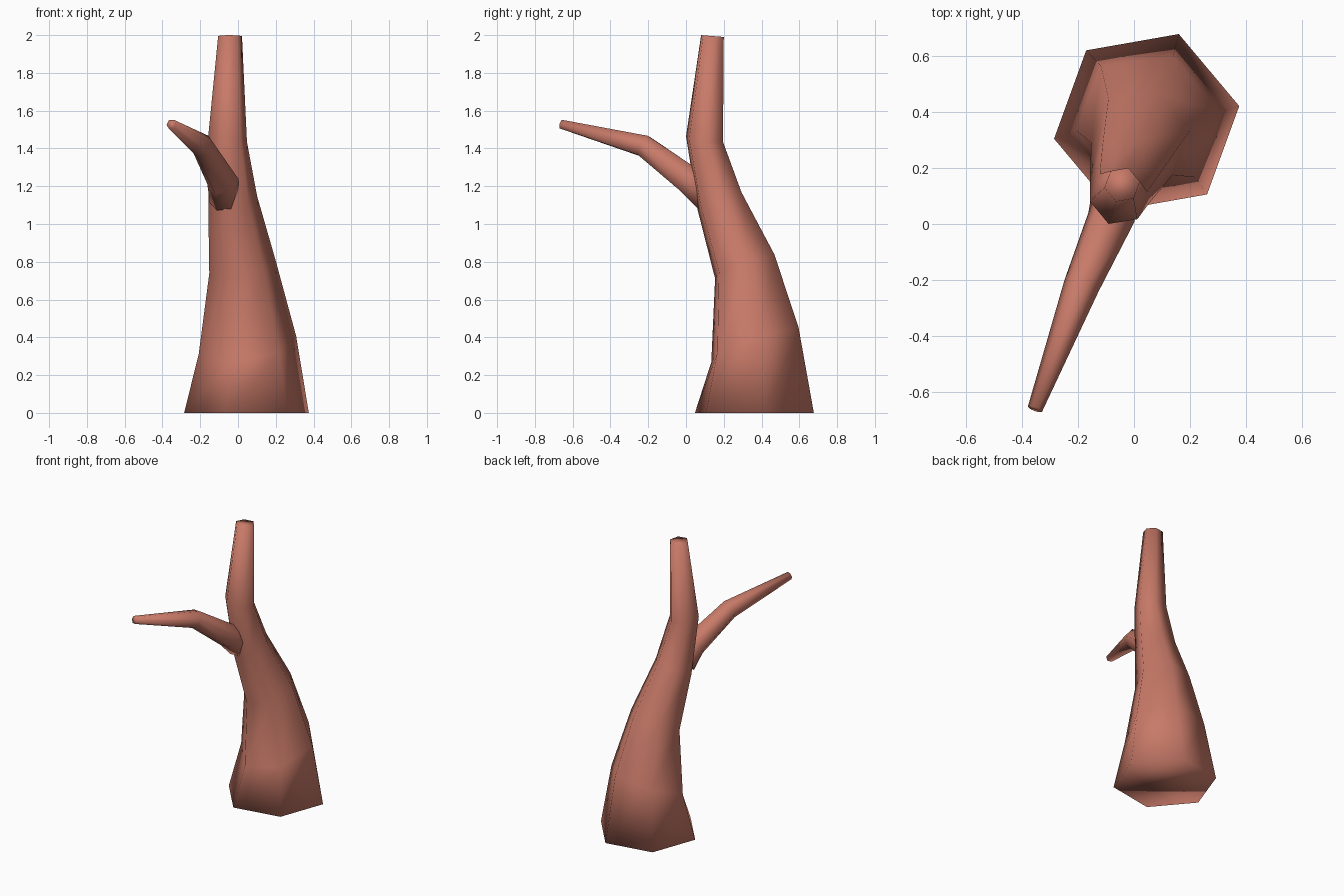
import bpy, bmesh, math
from mathutils import Vector

if "Cube" in bpy.data.objects:
    bpy.data.objects.remove(bpy.data.objects["Cube"])

bark = bpy.data.materials.new("reddish_bark")
bark.diffuse_color = (0.58, 0.195, 0.14, 1)
bark.use_nodes = True
bark.node_tree.nodes["Principled BSDF"].inputs["Base Color"].default_value = bark.diffuse_color


def limb(name, rings, phase, sides=6):
    """Loft of six-sided rings: (centre, normal, radius)."""
    bm = bmesh.new()
    loops = []
    for c, n, r in rings:
        c, n = Vector(c), Vector(n).normalized()
        u = Vector((1, 0, 0))
        u = (u - n * n.dot(u)).normalized()
        v = n.cross(u)
        loop = []
        for i in range(sides):
            a = math.radians(phase) + math.tau * i / sides
            loop.append(bm.verts.new(c + r * (math.cos(a) * u + math.sin(a) * v)))
        loops.append(loop)
    for lo, hi in zip(loops, loops[1:]):
        for i in range(sides):
            j = (i + 1) % sides
            bm.faces.new((lo[i], lo[j], hi[j], hi[i]))
    bm.faces.new(loops[0][::-1])
    bm.faces.new(loops[-1])
    bmesh.ops.recalc_face_normals(bm, faces=bm.faces)
    for f in bm.faces:
        f.smooth = True
    me = bpy.data.meshes.new(name)
    bm.to_mesh(me)
    bm.free()
    me.materials.append(bark)
    ob = bpy.data.objects.new(name, me)
    bpy.context.collection.objects.link(ob)
    return ob


# Leaning trunk, flared at the foot
limb("trunk", [
    ((0.045, 0.362, 0.0), (0, 0, 1), 0.335),
    ((0.050, 0.365, 0.36), (-0.14, -0.34, 1), 0.264),
    ((0.023, 0.311, 0.775), (-0.17, -0.34, 1), 0.180),
    ((-0.028, 0.178, 1.12), (-0.17, -0.34, 1), 0.133),
    ((-0.055, 0.098, 1.45), (0.14, 0.10, 1), 0.105),
    ((-0.042, 0.140, 1.995), (0, 0.08, 1), 0.064),
], 10)

# Side branch reaching forward and left
limb("branch", [
    ((-0.075, 0.115, 1.12), (-0.15, -0.65, 0.7), 0.075),
    ((-0.080, 0.025, 1.225), (-0.25, -0.75, 0.65), 0.085),
    ((-0.187, -0.22, 1.412), (-0.37, -0.83, 0.45), 0.065),
    ((-0.353, -0.66, 1.528), (-0.35, -0.9, 0.25), 0.027),
], 0)
